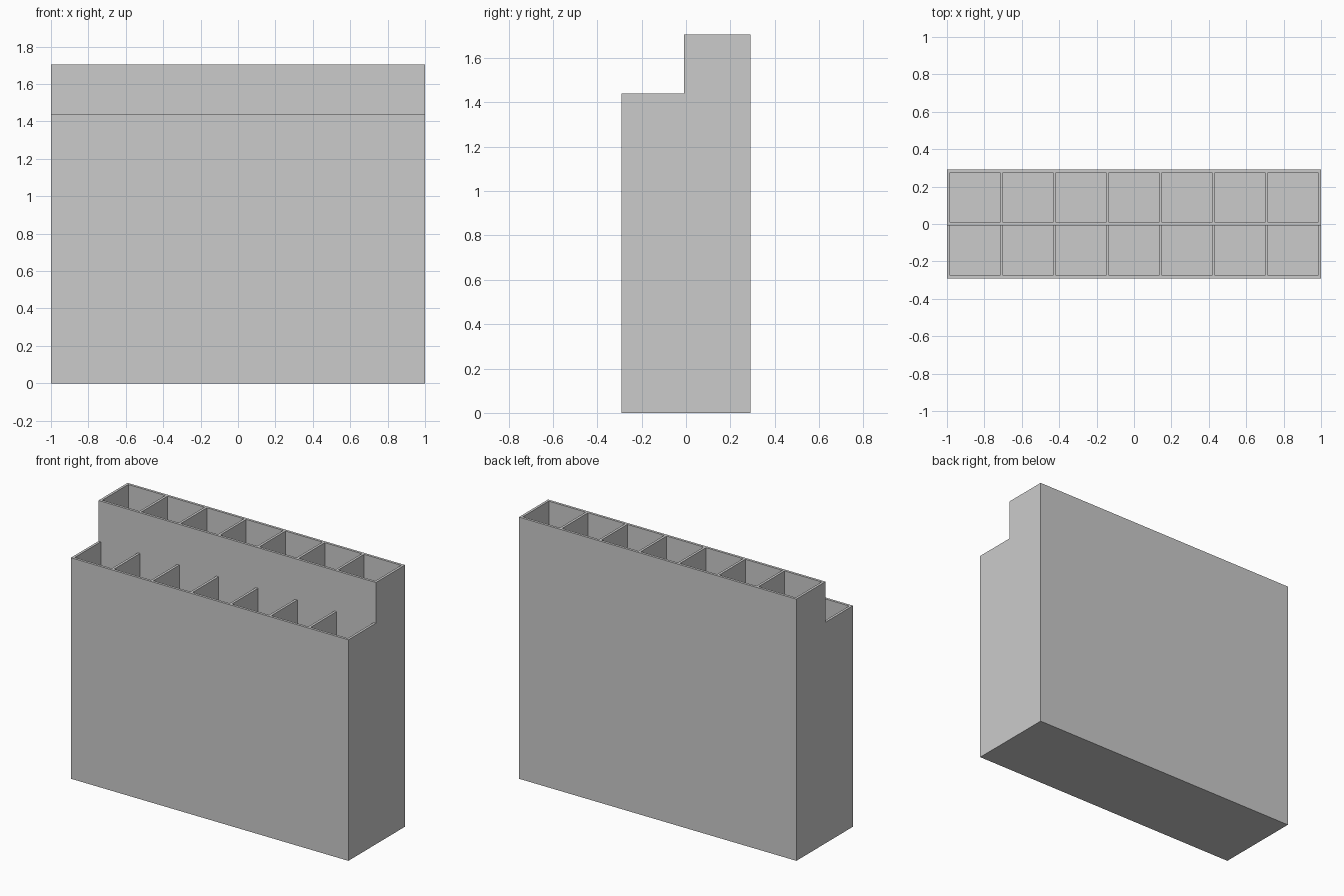
import bpy
import bmesh
from mathutils import Matrix, Vector

COLS = 7
WALL = 0.0164
CELL = (2 - WALL * (COLS + 1)) / COLS
PITCH = CELL + WALL
HALF_Y = CELL + 1.5 * WALL
FRONT_Z, BACK_Z = 1.44, 1.705
FLOOR = WALL

cube = bpy.data.objects.get("Cube")
if cube:
    bpy.data.objects.remove(cube, do_unlink=True)

grey = bpy.data.materials.new("plain grey")
grey.use_nodes = True
colour = (0.6, 0.6, 0.6, 1)
grey.diffuse_color = colour
grey.node_tree.nodes["Principled BSDF"].inputs["Base Color"].default_value = colour


def make_object(name, bm):
    bmesh.ops.recalc_face_normals(bm, faces=bm.faces[:])
    mesh = bpy.data.meshes.new(name)
    bm.to_mesh(mesh)
    bm.free()
    mesh.materials.append(grey)
    obj = bpy.data.objects.new(name, mesh)
    bpy.context.collection.objects.link(obj)
    return obj


def add_box(bm, low, high):
    low, high = Vector(low), Vector(high)
    matrix = Matrix.Translation((low + high) / 2) @ Matrix.Diagonal((*(high - low), 1))
    bmesh.ops.create_cube(bm, size=1, matrix=matrix)


# Stepped body: side profile pushed along the width
bm = bmesh.new()
step_y = -WALL / 2
profile = [(-HALF_Y, 0), (HALF_Y, 0), (HALF_Y, BACK_Z),
           (step_y, BACK_Z), (step_y, FRONT_Z), (-HALF_Y, FRONT_Z)]
side = bm.faces.new([bm.verts.new((-1, y, z)) for y, z in profile])
pushed = bmesh.ops.extrude_face_region(bm, geom=[side])["geom"]
bmesh.ops.translate(bm, vec=(2, 0, 0),
                    verts=[v for v in pushed if isinstance(v, bmesh.types.BMVert)])
body = make_object("compartment_holder", bm)

# Square wells, one row in each step
bm = bmesh.new()
for y in (-WALL / 2 - CELL, WALL / 2):
    for col in range(COLS):
        x = -1 + WALL + col * PITCH
        add_box(bm, (x, y, FLOOR), (x + CELL, y + CELL, BACK_Z + 0.1))
cutter = make_object("well_cutter", bm)
cutter.hide_render = True

# Cut the wells, then drop the cutter
cut = body.modifiers.new("wells", "BOOLEAN")
cut.operation = "DIFFERENCE"
cut.solver = "EXACT"
cut.object = cutter
bpy.context.view_layer.objects.active = body
bpy.ops.object.modifier_apply(modifier=cut.name)
bpy.data.objects.remove(cutter, do_unlink=True)
